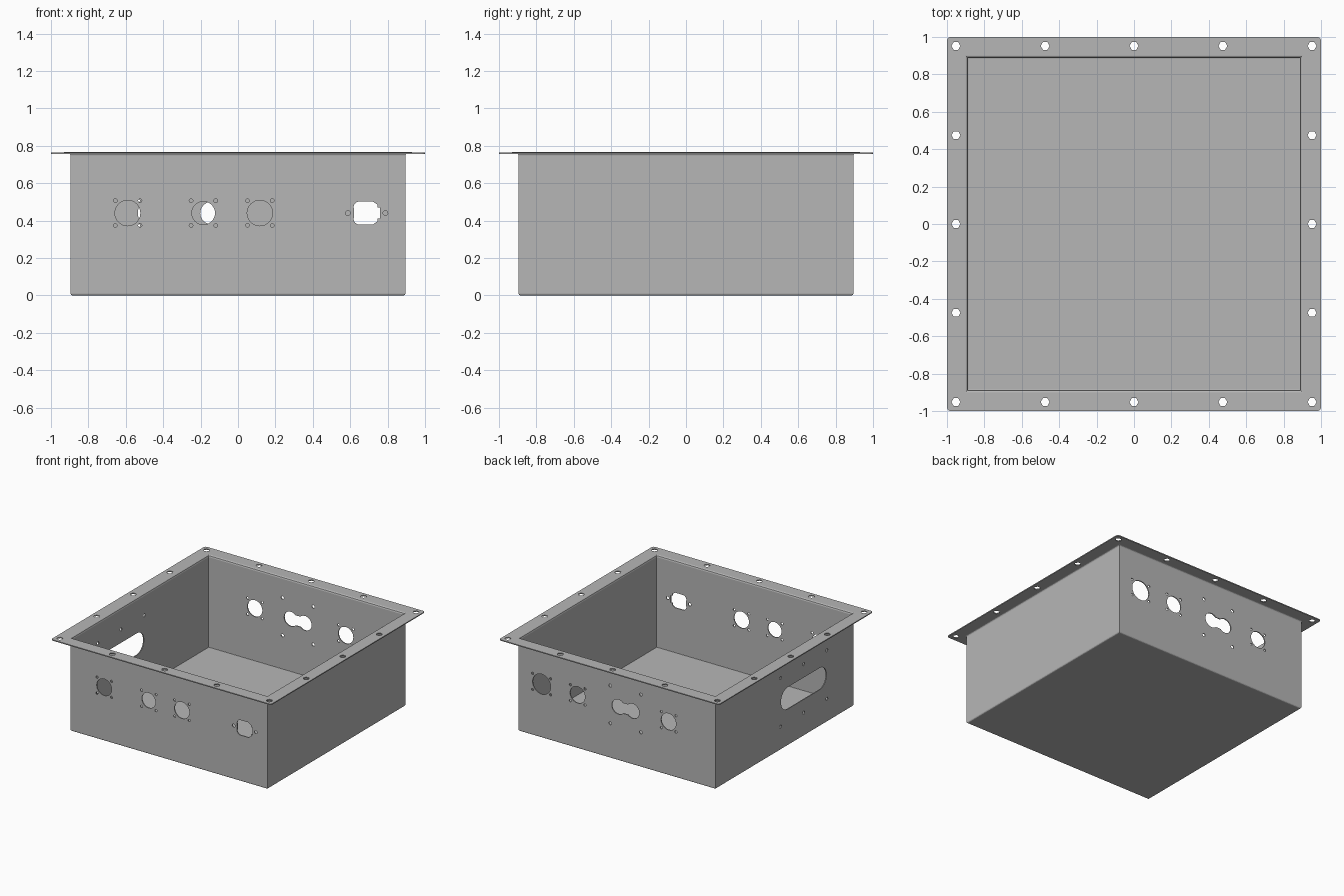
import bpy, bmesh
from math import sin, cos, radians, tau

old = bpy.data.objects.get("Cube")
if old:
    bpy.data.objects.remove(old, do_unlink=True)

HALF, RIM, TOP, SHEET = 0.895, 1.0, 0.757, 0.008
MID = 0.44          # height of the connector row

metal = bpy.data.materials.new("sheet metal grey")
metal.use_nodes = True
grey = (0.47, 0.47, 0.47, 1)
metal.diffuse_color = grey
metal.node_tree.nodes["Principled BSDF"].inputs["Base Color"].default_value = grey


def finish(bm, name):
    mesh = bpy.data.meshes.new(name)
    bm.to_mesh(mesh)
    bm.free()
    obj = bpy.data.objects.new(name, mesh)
    bpy.context.collection.objects.link(obj)
    return obj


# Folded sheet: floor, four walls and an outward rim
bm = bmesh.new()
signs = [(-1, -1), (1, -1), (1, 1), (-1, 1)]
rings = [[bm.verts.new((sx * r, sy * r, z)) for sx, sy in signs]
         for r, z in ((HALF, 0), (HALF, TOP), (RIM, TOP))]
bm.faces.new(rings[0][::-1])
for low, high in zip(rings, rings[1:]):
    for i in range(4):
        j = (i + 1) % 4
        bm.faces.new((low[i], low[j], high[j], high[i]))
folds = [bm.edges.get((ring[i], ring[(i + 1) % 4])) for ring in rings[:2] for i in range(4)]
bmesh.ops.bevel(bm, geom=folds, offset=0.01, segments=3, profile=0.5, affect='EDGES')
enclosure = finish(bm, "enclosure")
enclosure.data.materials.append(metal)

# Cutters: outlines pushed through a panel
cut = bmesh.new()
PANELS = {
    "front": (lambda u, v: (u, -HALF - 0.05, v), (0, 0.1, 0)),
    "back": (lambda u, v: (u, HALF - 0.05, v), (0, 0.1, 0)),
    "side": (lambda u, v: (-HALF - 0.05, u, v), (0.1, 0, 0)),
    "rim": (lambda u, v: (u, v, TOP - 0.05), (0, 0, 0.1)),
}


def punch(panel, outline):
    place, depth = PANELS[panel]
    face = cut.faces.new([cut.verts.new(place(u, v)) for u, v in outline])
    new = bmesh.ops.extrude_face_region(cut, geom=[face])["geom"]
    verts = [g for g in new if isinstance(g, bmesh.types.BMVert)]
    bmesh.ops.translate(cut, verts=verts, vec=depth)


def arc(u, v, r, start, end, steps=8):
    angles = [radians(start + (end - start) * k / steps) for k in range(steps + 1)]
    return [(u + r * cos(a), v + r * sin(a)) for a in angles]


def hole(panel, u, v, r, sides=12):
    punch(panel, [(u + r * cos(tau * k / sides), v + r * sin(tau * k / sides))
                  for k in range(sides)])


def rounded(u, v, w, h, r):
    pts = []
    for k, (sx, sy) in enumerate([(1, 1), (-1, 1), (-1, -1), (1, -1)]):
        pts += arc(u + sx * (w - r), v + sy * (h - r), r, 90 * k, 90 * k + 90)
    return pts


def screws(panel, u, v, du, dv, r=0.01):
    for su, sv in signs:
        hole(panel, u + su * du, v + sv * dv, r)


# Round sockets, each with four screw holes
for panel, u, r in (("front", -0.59, 0.068), ("front", -0.185, 0.062), ("front", 0.117, 0.068),
                    ("back", 0.686, 0.082), ("back", 0.359, 0.068), ("back", -0.468, 0.068)):
    hole(panel, u, MID, r, 32)
    screws(panel, u, MID, r if r > 0.07 else 0.066, 0.066)

# Power inlet with chamfered, keyed end
key = [(0.745, -0.045), (0.745, -0.03), (0.76, -0.03),
       (0.76, 0.03), (0.745, 0.03), (0.745, 0.045)]
punch("front", arc(0.65, MID, 0.03, 180, 180, 1)[:1]
      + arc(0.65, MID - 0.03, 0.032, 190, 270, 5)
      + [(0.72, MID - 0.062)] + [(u, MID + v) for u, v in key]
      + [(0.72, MID + 0.062)] + arc(0.65, MID + 0.03, 0.032, 90, 170, 5))
for u in (0.587, 0.788):
    hole("front", u, MID, 0.013)

# Twin-lobed opening on the back
punch("back", arc(-0.142, MID, 0.06, 45, 315, 20) + arc(-0.012, MID, 0.06, -135, 135, 20))
screws("back", -0.077, MID, 0.14, 0.155, 0.013)

# Long rounded slot on the right-hand wall
punch("side", rounded(-0.25, 0.39, 0.295, 0.09, 0.088))
for u in (-0.55, -0.25, 0.05):
    for v in (0.19, 0.59):
        hole("side", u, v, 0.013)

# Bolt holes round the rim and rounded rim corners
for sx, sy in signs:
    hole("rim", sx * 0.952, sy * 0.952, 0.024, 6)
    corner = arc(0.98, 0.98, 0.02, 0, 90, 5) + [(0.98, 1.03), (1.03, 1.03), (1.03, 0.98)]
    punch("rim", [(sx * u, sy * v) for u, v in corner])
for s in (-1, 1):
    for t in (-0.475, 0, 0.475):
        hole("rim", t, s * 0.952, 0.024, 6)
        hole("rim", s * 0.952, t, 0.024, 6)

bmesh.ops.recalc_face_normals(cut, faces=cut.faces)
cutter = finish(cut, "hole_cutter")
cutter.hide_render = True

# Give the sheet thickness, punch the holes and keep the result
solid = enclosure.modifiers.new("thickness", 'SOLIDIFY')
solid.thickness = SHEET
solid.offset = -1
solid.use_even_offset = True
punched = enclosure.modifiers.new("holes", 'BOOLEAN')
punched.operation = 'DIFFERENCE'
punched.solver = 'EXACT'
punched.object = cutter
graph = bpy.context.evaluated_depsgraph_get()
mesh = bpy.data.meshes.new_from_object(enclosure.evaluated_get(graph))
enclosure.modifiers.clear()
enclosure.data = mesh
bpy.data.objects.remove(cutter, do_unlink=True)
